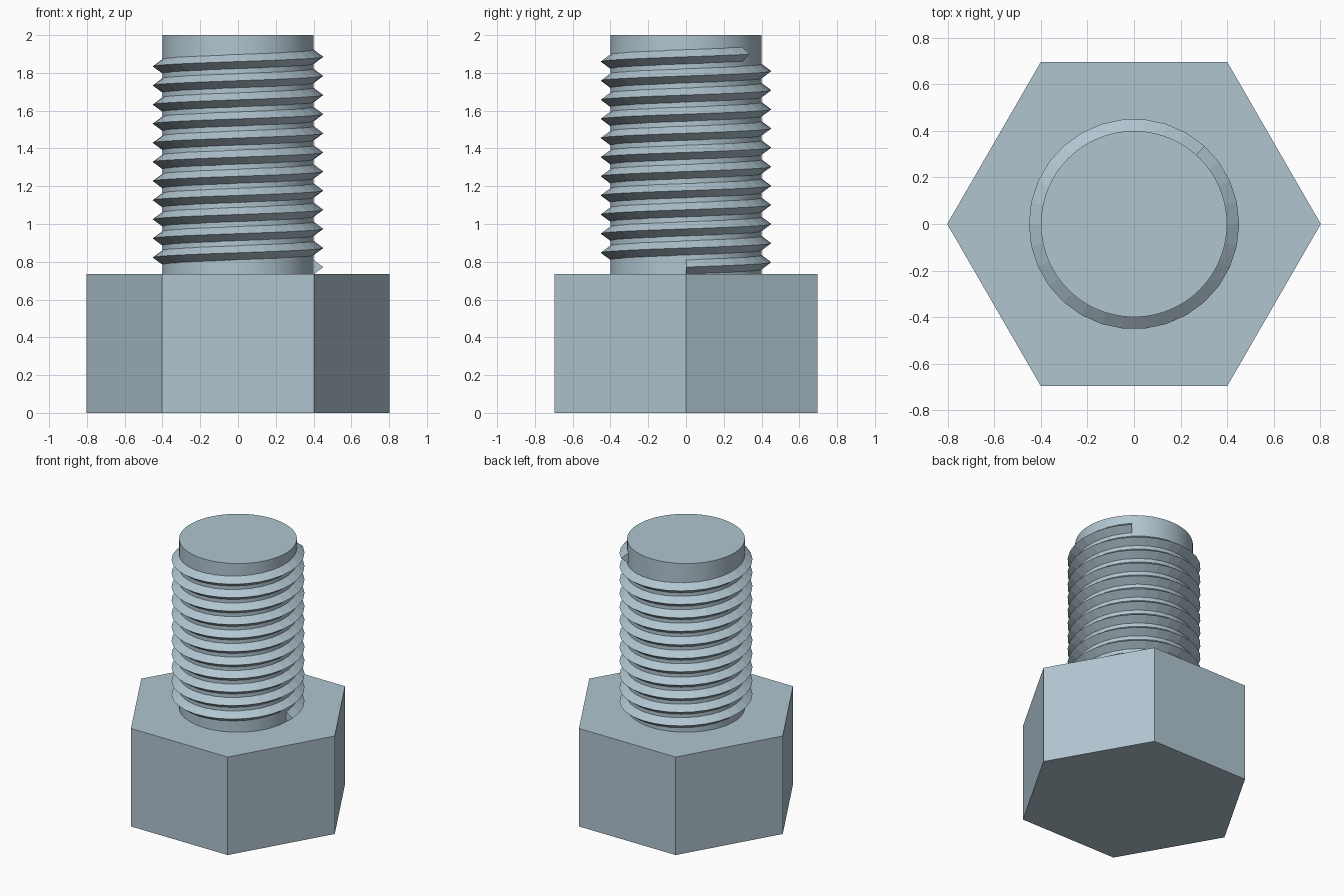
import bpy, bmesh, math

if "Cube" in bpy.data.objects:
    bpy.data.objects.remove(bpy.data.objects["Cube"], do_unlink=True)

HEAD_TOP, TOP, SHAFT_R = 0.735, 2.0, 0.4

steel = bpy.data.materials.new("blue_grey_steel")
colour = (0.44, 0.56, 0.63, 1.0)
steel.use_nodes = True
steel.diffuse_color = colour
steel.node_tree.nodes["Principled BSDF"].inputs["Base Color"].default_value = colour


def prism(name, sides, radius, z0, z1):
    """Upright prism with its first corner on +x."""
    bpy.ops.mesh.primitive_cylinder_add(vertices=sides, radius=radius, depth=z1 - z0,
                                        location=(0, 0, (z0 + z1) / 2))
    obj = bpy.context.object
    if sides == 6:
        obj.rotation_euler.z = math.radians(30)
    obj.name = name
    obj.data.materials.append(steel)
    return obj


# Hexagonal head and smooth shaft
head = prism("hex_head", 6, 0.803, 0.0, HEAD_TOP)
shaft = prism("shaft", 96, SHAFT_R, HEAD_TOP - 0.02, TOP)
bpy.ops.object.shade_smooth_by_angle(angle=math.radians(30))

# Helical thread: a triangular section swept upward round the shaft
STEPS, PITCH, START_Z = 30, 0.1012, 0.772
SEGMENTS = 11 * STEPS + 4
SECTION = [(SHAFT_R - 0.005, -0.042), (0.452, 0.0), (SHAFT_R - 0.005, 0.042)]

bm = bmesh.new()
rings = []
for i in range(SEGMENTS + 1):
    a = 2 * math.pi * i / STEPS
    z = START_Z + PITCH * i / STEPS
    rings.append([bm.verts.new((r * math.cos(a), r * math.sin(a), z + dz)) for r, dz in SECTION])
for low, high in zip(rings, rings[1:]):
    for k in range(3):
        n = (k + 1) % 3
        bm.faces.new((low[k], high[k], high[n], low[n]))
bm.faces.new(rings[0])
bm.faces.new(rings[-1][::-1])
bmesh.ops.recalc_face_normals(bm, faces=bm.faces)
mesh = bpy.data.meshes.new("thread")
bm.to_mesh(mesh)
bm.free()
mesh.materials.append(steel)
bpy.context.collection.objects.link(bpy.data.objects.new("thread", mesh))
